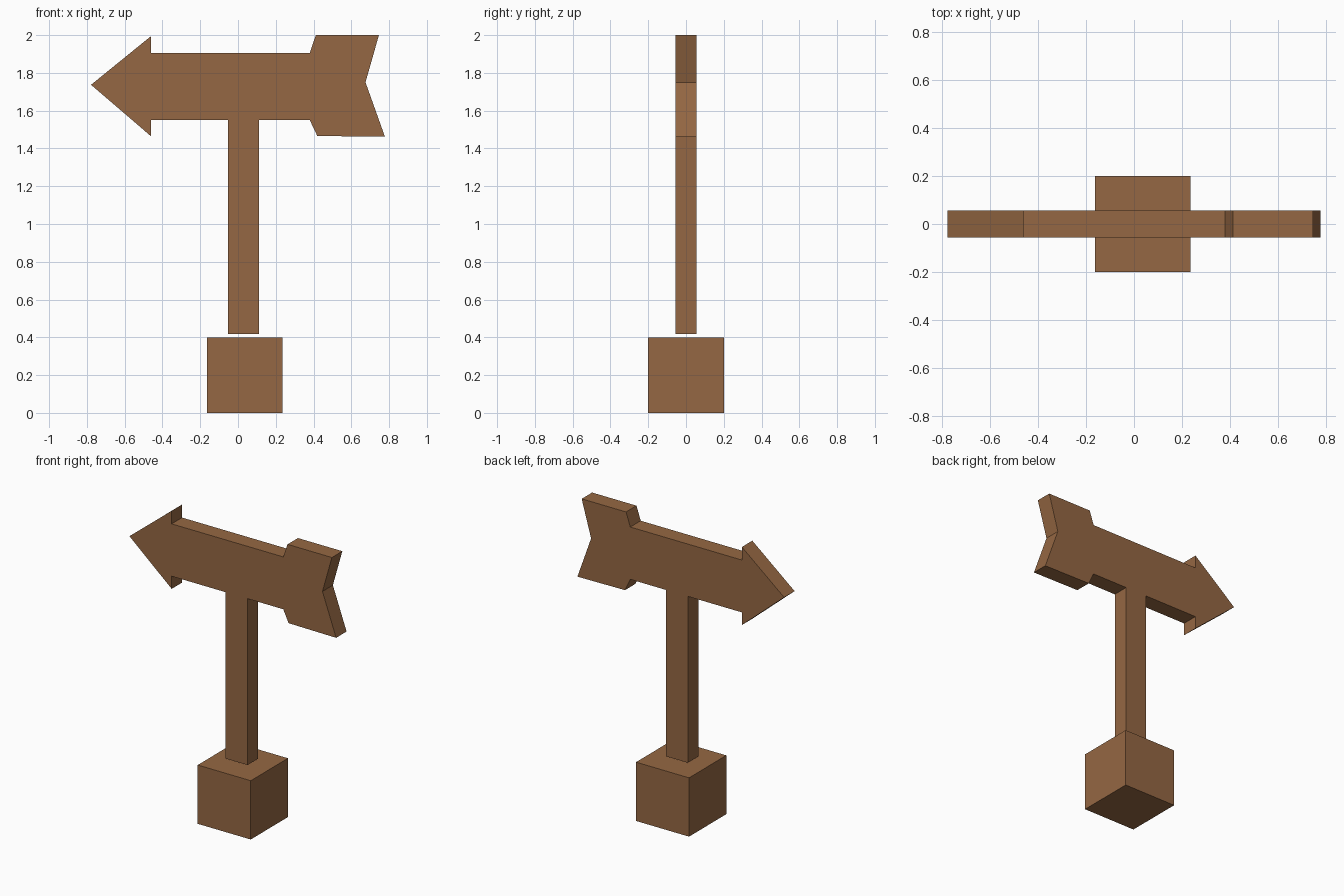
import bpy, bmesh

if "Cube" in bpy.data.objects:
    bpy.data.objects.remove(bpy.data.objects["Cube"])

wood = bpy.data.materials.new("brown wood")
wood.diffuse_color = (0.30, 0.137, 0.056, 1)
wood.use_nodes = True
wood.node_tree.nodes["Principled BSDF"].inputs["Base Color"].default_value = wood.diffuse_color


def slab(name, outline, half_depth):
    """Extrude an x-z outline symmetrically along y."""
    bm = bmesh.new()
    face = bm.faces.new([bm.verts.new((x, -half_depth, z)) for x, z in outline])
    out = bmesh.ops.extrude_face_region(bm, geom=[face], use_keep_orig=True)
    verts = [g for g in out["geom"] if isinstance(g, bmesh.types.BMVert)]
    bmesh.ops.translate(bm, verts=verts, vec=(0, 2 * half_depth, 0))
    bmesh.ops.recalc_face_normals(bm, faces=bm.faces)
    mesh = bpy.data.meshes.new(name)
    bm.to_mesh(mesh)
    bm.free()
    mesh.materials.append(wood)
    obj = bpy.data.objects.new(name, mesh)
    bpy.context.collection.objects.link(obj)
    return obj


def rect(x0, x1, z0, z1):
    return [(x0, z0), (x1, z0), (x1, z1), (x0, z1)]


# Cube base, with the post floating just above it
slab("base_block", rect(-0.163, 0.236, 0.0, 0.4), 0.2)
slab("post", rect(-0.053, 0.111, 0.418, 1.55), 0.056)

# Arrow board: head on the left, notched tail on the right
slab("arrow_board", [
    (-0.778, 1.737), (-0.46, 1.464), (-0.46, 1.55), (0.38, 1.55),
    (0.42, 1.466), (0.778, 1.462), (0.675, 1.75), (0.746, 2.0),
    (0.412, 2.0), (0.38, 1.906), (-0.46, 1.906), (-0.46, 1.995),
], 0.056)
